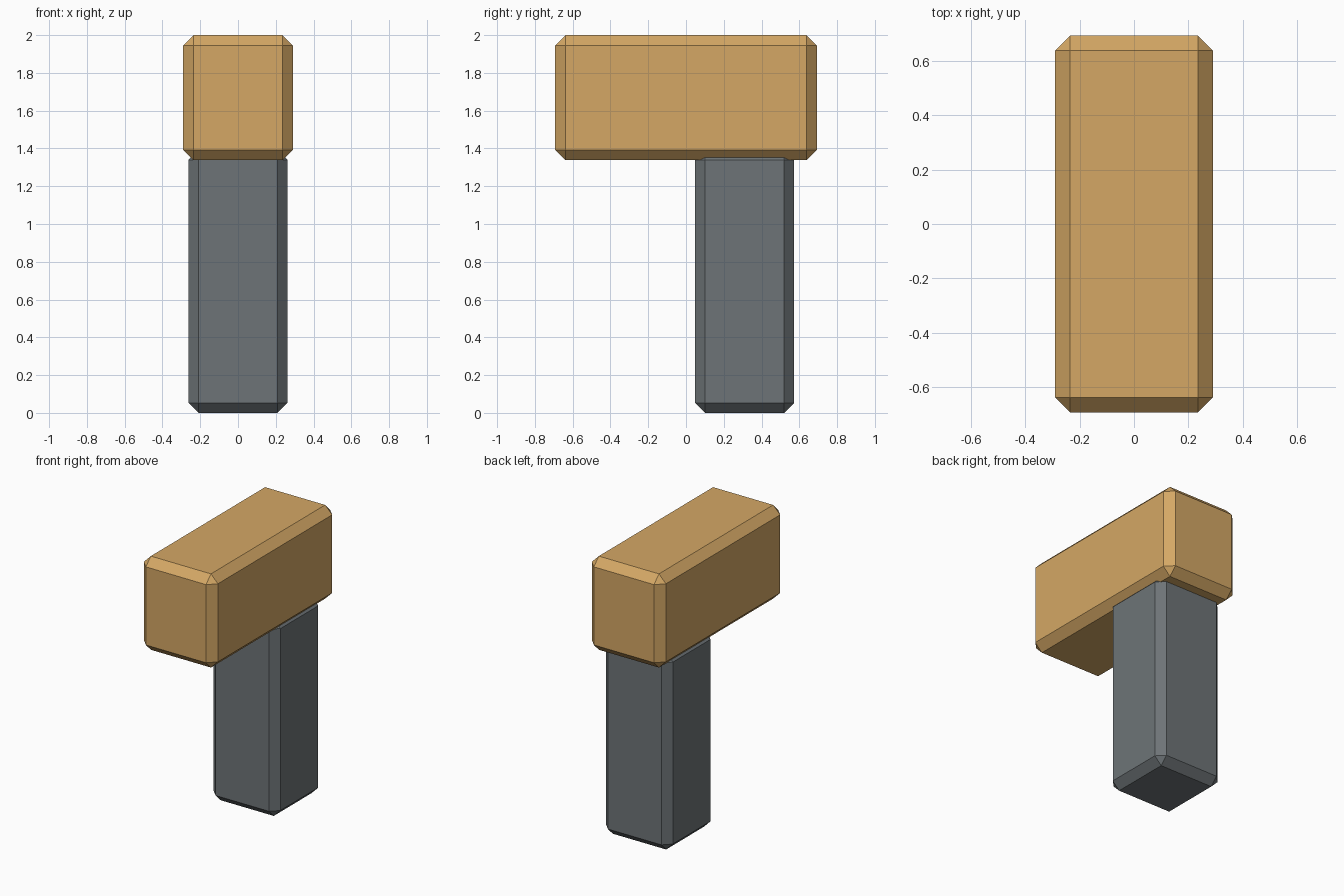
import bpy
import bmesh
from mathutils import Vector

cube = bpy.data.objects.get("Cube")
if cube:
    bpy.data.objects.remove(cube, do_unlink=True)


def make_material(name, rgb):
    mat = bpy.data.materials.new(name)
    mat.use_nodes = True
    colour = (*rgb, 1.0)
    mat.diffuse_color = colour
    mat.node_tree.nodes["Principled BSDF"].inputs["Base Color"].default_value = colour
    return mat


def chamfered_box(name, low, high, chamfer, mat):
    """Flat-shaded box between two corners, with every edge cut once."""
    low, high = Vector(low), Vector(high)
    bm = bmesh.new()
    bmesh.ops.create_cube(bm, size=1)
    bmesh.ops.scale(bm, vec=high - low, verts=bm.verts)
    bmesh.ops.bevel(bm, geom=bm.edges[:], offset=chamfer, offset_type='OFFSET',
                    segments=1, profile=0.5, affect='EDGES')
    bmesh.ops.recalc_face_normals(bm, faces=bm.faces)
    mesh = bpy.data.meshes.new(name)
    bm.to_mesh(mesh)
    bm.free()
    mesh.materials.append(mat)
    obj = bpy.data.objects.new(name, mesh)
    obj.location = (low + high) / 2
    bpy.context.collection.objects.link(obj)
    return obj


tan = make_material("warm tan", (0.66, 0.39, 0.13))
grey = make_material("slate grey", (0.155, 0.175, 0.185))

# Upright post, its top sunk slightly into the head
chamfered_box("post", (-0.262, 0.048, 0), (0.262, 0.573, 1.392), 0.053, grey)

# Long head lying across the post
chamfered_box("head", (-0.29, -0.693, 1.338), (0.29, 0.693, 2), 0.055, tan)
